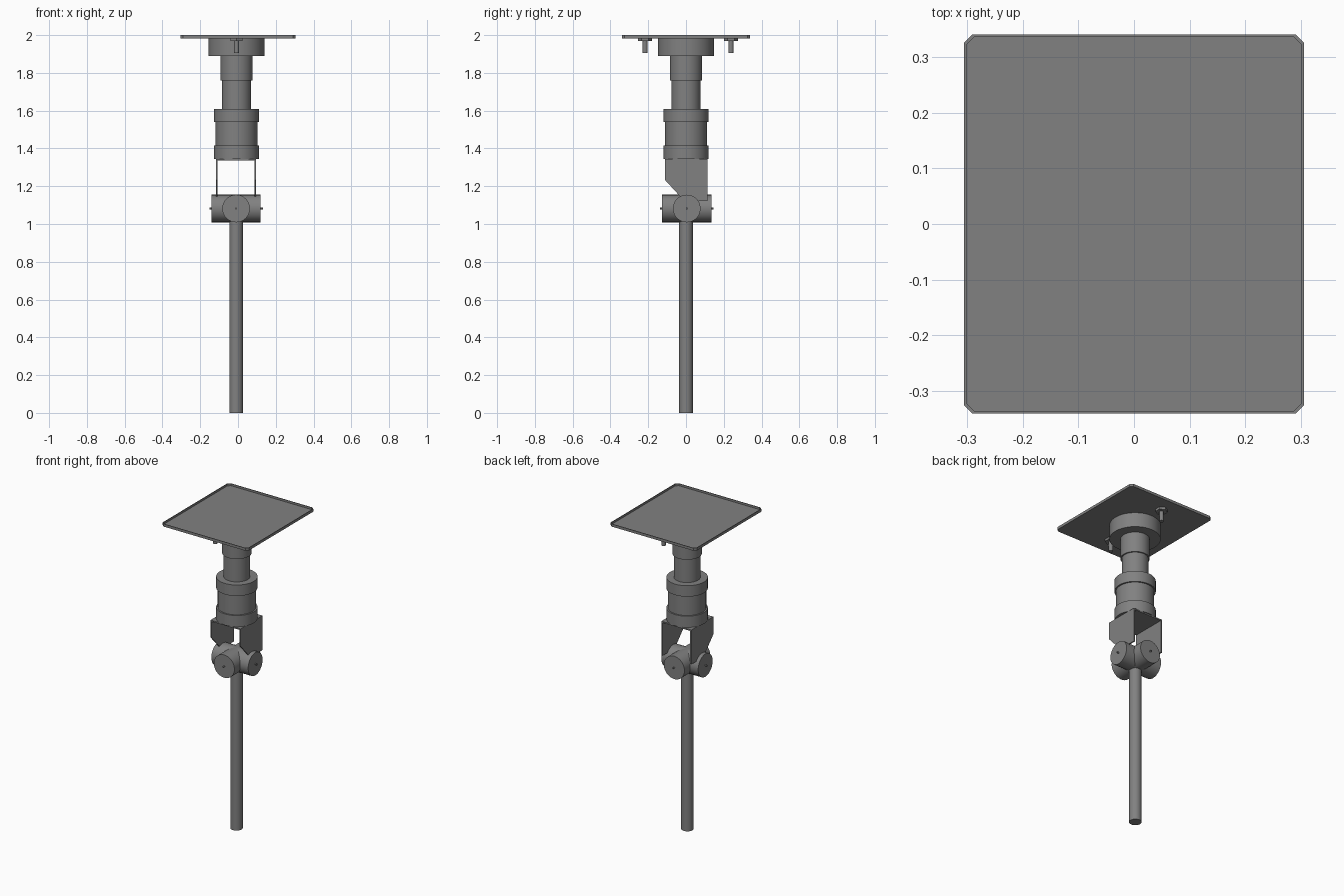
import bpy, bmesh, math
from mathutils import Matrix, Vector

cube = bpy.data.objects.get("Cube")
if cube:
    bpy.data.objects.remove(cube, do_unlink=True)

gray = bpy.data.materials.new("metal gray")
gray.use_nodes = True
COLOR = (0.22, 0.22, 0.22, 1)
gray.diffuse_color = COLOR
gray.node_tree.nodes["Principled BSDF"].inputs["Base Color"].default_value = COLOR

CX = -0.008          # column axis
JOINT_Z = 1.082      # height of the cross joint


def finish(name, bm, smooth=False):
    bmesh.ops.recalc_face_normals(bm, faces=bm.faces)
    mesh = bpy.data.meshes.new(name)
    bm.to_mesh(mesh)
    bm.free()
    mesh.materials.append(gray)
    obj = bpy.data.objects.new(name, mesh)
    bpy.context.collection.objects.link(obj)
    if smooth:
        bpy.ops.object.select_all(action="DESELECT")
        obj.select_set(True)
        bpy.context.view_layer.objects.active = obj
        bpy.ops.object.shade_smooth_by_angle(angle=math.radians(35))
    return obj


def rod(name, start, end, radius, sides=48):
    """Cylinder between two points."""
    a, b = Vector(start), Vector(end)
    turn = Vector((0, 0, 1)).rotation_difference(b - a).to_matrix().to_4x4()
    bm = bmesh.new()
    bmesh.ops.create_cone(bm, cap_ends=True, segments=sides, radius1=radius,
                          radius2=radius, depth=(b - a).length,
                          matrix=Matrix.Translation((a + b) / 2) @ turn)
    return finish(name, bm, sides > 8)


def lathe(name, profile, sides=64):
    """Revolve (radius, z) points around the column axis."""
    bm = bmesh.new()
    verts = [bm.verts.new((CX + r, 0, z)) for r, z in profile]
    edges = [bm.edges.new(pair) for pair in zip(verts, verts[1:])]
    bmesh.ops.spin(bm, geom=verts + edges, cent=(CX, 0, 0), axis=(0, 0, 1),
                   angle=math.tau, steps=sides)
    bmesh.ops.remove_doubles(bm, verts=bm.verts, dist=0.0001)
    return finish(name, bm, True)


def prism(name, points, offset):
    """Extrude a flat outline along an offset."""
    bm = bmesh.new()
    face = bm.faces.new([bm.verts.new(p) for p in points])
    moved = bmesh.ops.extrude_face_region(bm, geom=[face], use_keep_orig=True)
    bmesh.ops.translate(bm, vec=offset, verts=[
        v for v in moved["geom"] if isinstance(v, bmesh.types.BMVert)])
    return finish(name, bm)


# Shallow tray with clipped corners and a thin raised lip
def tray_outline(hx, hy, c):
    return [(hx, c - hy), (hx, hy - c), (hx - c, hy), (c - hx, hy),
            (-hx, hy - c), (-hx, c - hy), (c - hx, -hy), (hx - c, -hy)]


bm = bmesh.new()
rings = []
for inset, z in ((0, 1.983), (0, 2.0), (0.004, 2.0), (0.004, 1.987)):
    outline = tray_outline(0.305 - inset, 0.34 - inset, 0.015)
    rings.append([bm.verts.new((x, y, z)) for x, y in outline])
for low, high in zip(rings, rings[1:]):
    for i in range(8):
        j = (i + 1) % 8
        bm.faces.new((low[i], low[j], high[j], high[i]))
bm.faces.new(rings[0])
bm.faces.new(rings[-1])
finish("tray", bm)

# Bolts hanging under the tray
for label, y in (("front", -0.217), ("back", 0.238)):
    rod(label + "_bolt_nut", (CX, y, 1.968), (CX, y, 1.984), 0.036, 6)
    rod(label + "_bolt_shank", (CX, y, 1.905), (CX, y, 1.984), 0.013, 24)

# Column: flange, neck, and collared housing
lathe("flange", [(0, 1.89), (0.148, 1.89), (0.148, 1.986), (0, 1.986)])
lathe("neck", [(0, 1.6), (0.077, 1.6), (0.077, 1.76), (0.085, 1.76),
               (0.085, 1.895), (0, 1.895)])
lathe("housing", [(0, 1.343), (0.12, 1.343), (0.12, 1.415), (0.111, 1.415),
                  (0.111, 1.54), (0.12, 1.54), (0.12, 1.61), (0, 1.61)])

# Fork bracket: top sheet and two cut side sheets
HALF, SHEET = 0.106, 0.008
BX = CX - 0.003
side = [(-0.11, 1.343), (-0.11, 1.232), (-0.01, 1.123), (0.113, 1.123), (0.113, 1.343)]
prism("fork_top", [(BX - HALF, -0.11, 1.335), (BX + HALF, -0.11, 1.335),
                   (BX + HALF, 0.113, 1.335), (BX - HALF, 0.113, 1.335)], (0, 0, SHEET))
for label, s in (("left", 1), ("right", -1)):
    prism(label + "_fork_sheet", [(BX + s * HALF, y, z) for y, z in side],
          (-s * SHEET, 0, 0))

# Cross joint: two crossing barrels with a pin through each
JC = Vector((CX - 0.002, 0.004, JOINT_Z))
for label, axis in (("side", Vector((1, 0, 0))), ("front", Vector((0, 1, 0)))):
    rod(label + "_barrel", JC - axis * 0.13, JC + axis * 0.13, 0.073)
    rod(label + "_pin", JC - axis * 0.142, JC + axis * 0.142, 0.005, 16)

# Long lower shaft
rod("shaft", (CX - 0.002, 0, 0), (CX - 0.002, 0, JOINT_Z), 0.036)
